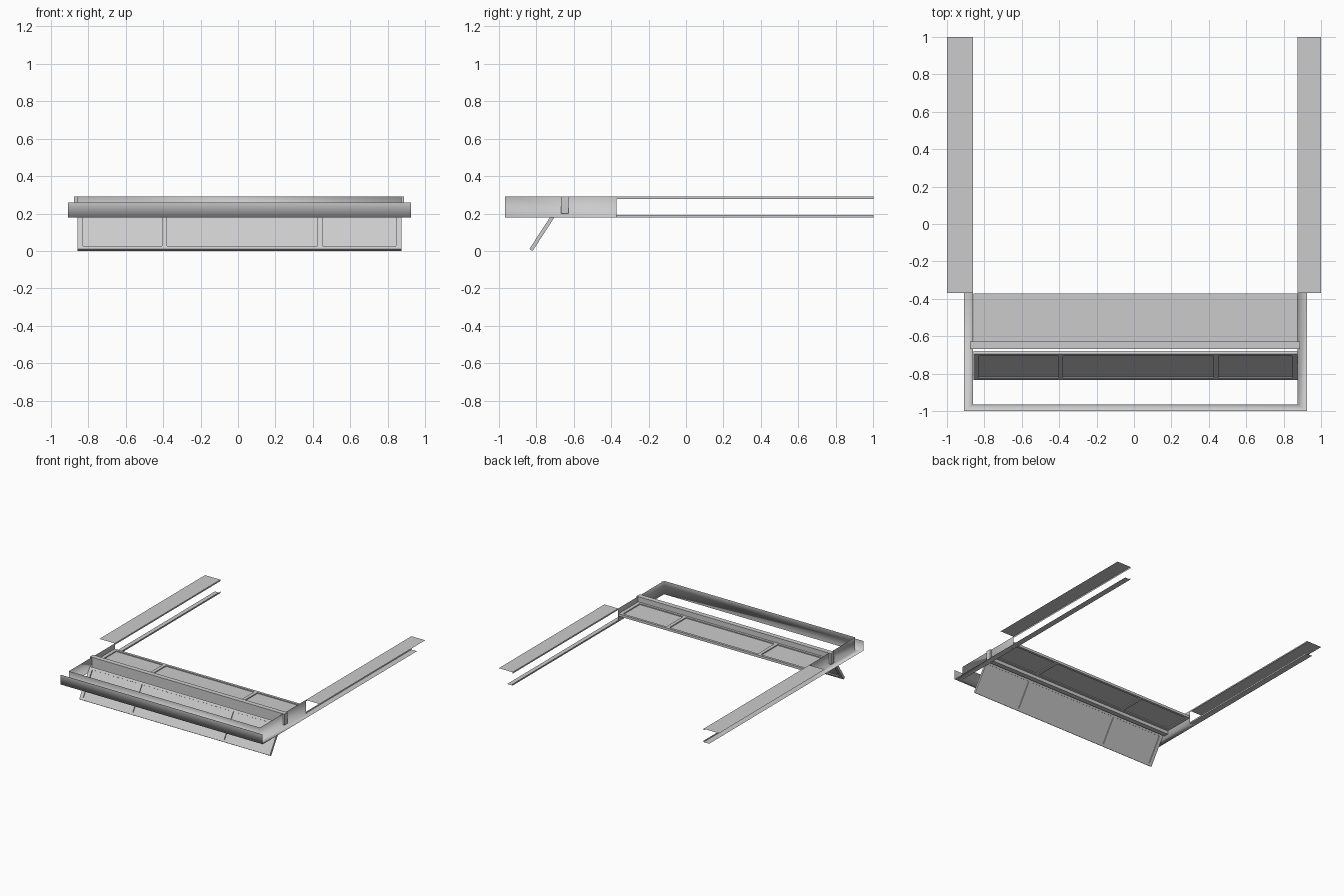
import bpy, bmesh, math
from mathutils import Matrix, Vector

if "Cube" in bpy.data.objects:
    bpy.data.objects.remove(bpy.data.objects["Cube"])

TOP, LOW = 0.29, 0.18            # flange heights
XL, XR = -0.86, 0.875            # inner faces of the side webs
CX, HALF = (XL + XR) / 2, (XR - XL) / 2 - 0.002


def make(name, bm, smooth=False):
    me = bpy.data.meshes.new(name)
    bm.to_mesh(me)
    bm.free()
    for p in me.polygons:
        p.use_smooth = smooth
    ob = bpy.data.objects.new(name, me)
    bpy.context.collection.objects.link(ob)
    return ob


def skin(bm, rows):
    """Open sheet joining successive rows of points."""
    vs = [[bm.verts.new(p) for p in r] for r in rows]
    for a, b in zip(vs, vs[1:]):
        for i in range(len(a) - 1):
            bm.faces.new((a[i], a[i + 1], b[i + 1], b[i]))
    return vs


def box(bm, lo, hi):
    lo, hi = Vector(lo), Vector(hi)
    m = Matrix.Translation((lo + hi) / 2) @ Matrix.Diagonal((*(hi - lo), 1))
    bmesh.ops.create_cube(bm, size=1, matrix=m)


# Thin sheet channel: three inner webs, mitred bottom flange, front lip
inner = [(XL, -0.37), (XL, -0.965), (XR, -0.965), (XR, -0.37)]
outer = [(-0.91, -0.37), (-0.91, -1), (0.925, -1), (0.925, -0.37)]
bm = bmesh.new()
rows = skin(bm, [[(x, y, TOP) for x, y in inner],
                 [(x, y, LOW) for x, y in inner],
                 [(x, y, LOW) for x, y in outer]])
a, b = rows[2][1:3]
c, d = [bm.verts.new((v.co.x, -1, 0.26)) for v in (a, b)]
bm.faces.new((a, b, d, c))
make("channel_frame", bm, True)

# Side rails: wide upper and narrow lower flange, each with a small inner lip
for side, xi, xt, xb in (("left", XL, -1, -0.91), ("right", XR, 1, 0.925)):
    for level, z, lip, xo in (("upper", TOP, TOP - 0.012, xt),
                              ("lower", LOW, LOW + 0.012, xb)):
        bm = bmesh.new()
        skin(bm, [[(x, y, h) for x, h in ((xi, lip), (xi, z), (xo, z))]
                  for y in (-0.37, 1)])
        make(f"{side}_{level}_rail", bm)

# Cross bar, its ends just passing through the side webs
bm = bmesh.new()
box(bm, (-0.877, -0.667, 0.2), (0.888, -0.627, TOP))
make("cross_bar", bm)


def vent_panel(name, length, matrix):
    """Glazed panel: perimeter frame, two mullions and a thin pane."""
    t, w, h = 0.01, 0.028, length / 2
    bm = bmesh.new()
    for s in (-1, 1):
        x0, x1 = sorted((s * HALF, s * (HALF - w)))
        box(bm, (x0, -h, -t), (x1, h, t))
        y0, y1 = sorted((s * h, s * (h - 0.02)))
        box(bm, (-HALF + w, y0, -t), (HALF - w, y1, t))
    for x in (-0.393 - CX, 0.438 - CX):
        box(bm, (x - 0.014, -h + 0.02, -t), (x + 0.014, h - 0.02, t))
    frame = make(name + "_frame", bm)
    bm = bmesh.new()
    box(bm, (-HALF + w, -h + 0.02, -0.002), (HALF - w, h - 0.02, 0.002))
    pane = make(name + "_pane", bm)
    for ob in (frame, pane):
        ob.data.transform(matrix)


# Closed rear panel lies flat, open front panel tips down
vent_panel("rear_panel", 0.256, Matrix.Translation((CX, -0.5, 0.237)))
ang = math.radians(57)
mid = (CX, -0.757, 0.1285 * math.sin(ang) + 0.01 * math.cos(ang))
vent_panel("front_panel", 0.257,
           Matrix.Translation(mid) @ Matrix.Rotation(ang, 4, 'X'))
